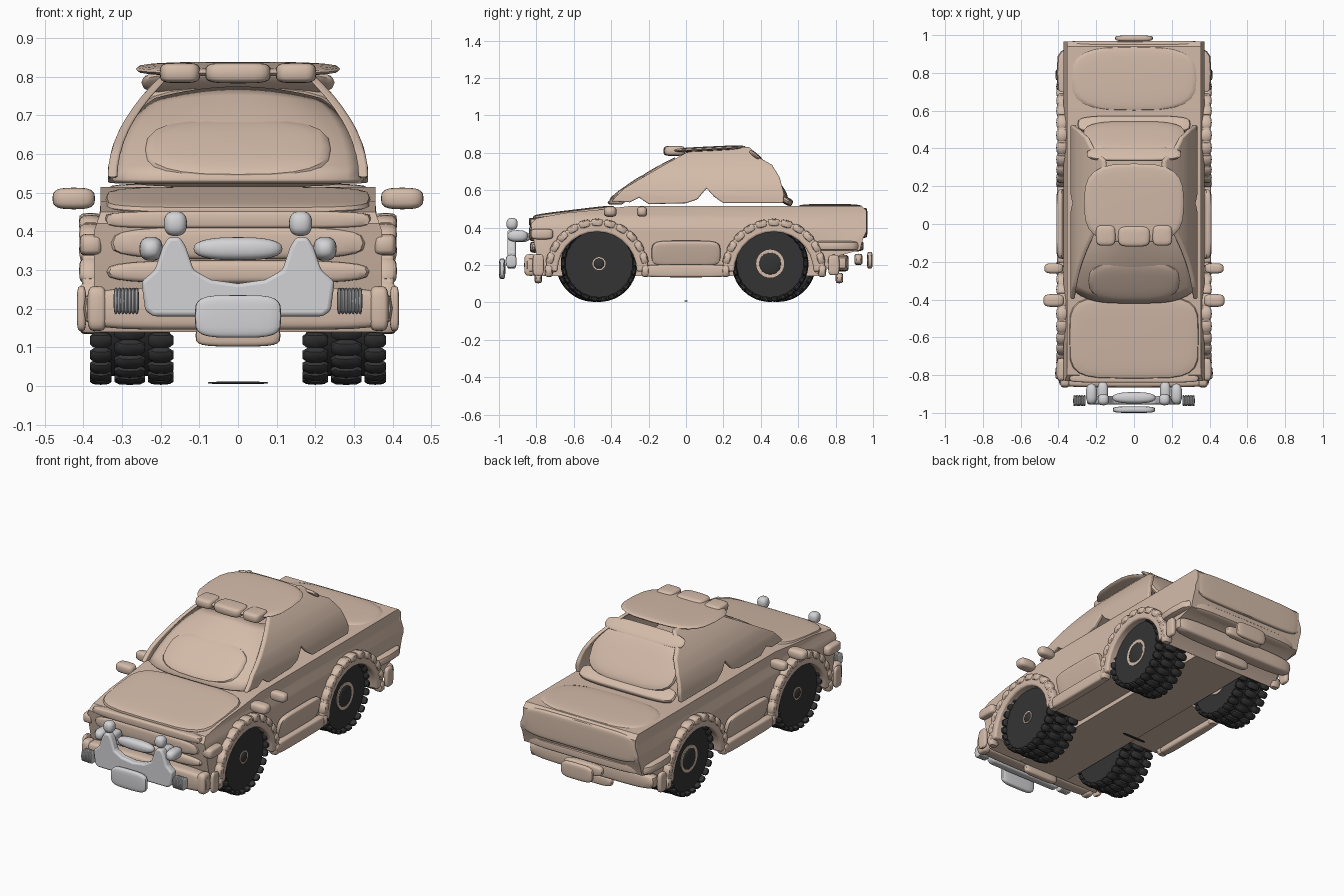
import bpy, bmesh
from math import pi, sin, cos, radians
from mathutils import Matrix, Vector, Euler

old = bpy.data.objects.get("Cube")
if old:
    bpy.data.objects.remove(old, do_unlink=True)


def material(name, rgb):
    m = bpy.data.materials.new(name)
    m.use_nodes = True
    m.diffuse_color = (*rgb, 1)
    m.node_tree.nodes["Principled BSDF"].inputs["Base Color"].default_value = (*rgb, 1)
    return m


TAN = material("tan_paint", (0.66, 0.50, 0.40))
GREY = material("light_grey", (0.65, 0.65, 0.67))
BLACK = material("dark_rubber", (0.034, 0.034, 0.034))


def finish(name, bm, mat, angle=40):
    bmesh.ops.recalc_face_normals(bm, faces=bm.faces)
    mesh = bpy.data.meshes.new(name)
    bm.to_mesh(mesh)
    bm.free()
    mesh.materials.append(mat)
    mesh.shade_smooth()
    mesh.set_sharp_from_angle(angle=radians(angle))
    ob = bpy.data.objects.new(name, mesh)
    bpy.context.collection.objects.link(ob)
    return ob


def add_blob(bm, center, half, rot=(0, 0, 0), e=0.5, seg=24):
    """Rounded cushion: a sphere pushed towards a box."""
    new = bmesh.ops.create_uvsphere(bm, u_segments=seg, v_segments=seg // 2, radius=1)["verts"]
    m = Euler(rot).to_matrix()
    for v in new:
        p = [h * (abs(c) ** e) * (1 if c > 0 else -1) for c, h in zip(v.co, half)]
        v.co = m @ Vector(p) + Vector(center)


def blob(name, center, half, mat=TAN, rot=(0, 0, 0), e=0.5):
    bm = bmesh.new()
    add_blob(bm, center, half, rot, e)
    return finish(name, bm, mat)


def pair(name, center, half, mat=TAN, rot=(0, 0, 0), e=0.5):
    for side, s in (("left", 1), ("right", -1)):
        blob(f"{side}_{name}", (s * center[0], *center[1:]), half, mat,
             (rot[0], s * rot[1], s * rot[2]), e)


def prism(name, pts, x0, x1, shape=None, cuts=(), mat=TAN, bevel=0.0):
    """Side profile in (y, z), extruded from x0 to x1, sliced and reshaped by height."""
    bm = bmesh.new()
    face = bm.faces.new([bm.verts.new((x0, y, z)) for y, z in pts])
    out = bmesh.ops.extrude_face_region(bm, geom=[face])["geom"]
    for v in out:
        if isinstance(v, bmesh.types.BMVert):
            v.co.x = x1
    for z in cuts:
        bmesh.ops.bisect_plane(bm, geom=bm.verts[:] + bm.edges[:] + bm.faces[:],
                               plane_co=(0, 0, z), plane_no=(0, 0, 1))
    if shape:
        for v in bm.verts:
            v.co.x = shape(v.co.x, v.co.z)
    ob = finish(name, bm, mat)
    if bevel:
        mod = ob.modifiers.new("soft_edges", "BEVEL")
        mod.width, mod.segments, mod.limit_method = bevel, 3, "ANGLE"
    return ob


def arch(cy, r=0.215, cz=0.165):
    """Half circle in (y, z), from front to rear."""
    steps = [i / 14 for i in range(15)]
    return [(cy - r * cos(pi * t), cz + r * sin(pi * t)) for t in steps]


# Body: sides with open wheel arches around a closed centre
ARCHES = (-0.475, 0.47)
top_line = [(0.95, 0.35), (0.965, 0.38), (0.965, 0.49), (0.94, 0.515), (-0.3, 0.515),
            (-0.45, 0.497), (-0.65, 0.478), (-0.80, 0.45), (-0.83, 0.42), (-0.82, 0.36)]
front_low = [(-0.80, 0.26), (-0.77, 0.14)]
rear_low = [(0.72, 0.14), (0.82, 0.25), (0.93, 0.28)]
LOW_WAIST, HIGH_WAIST = 0.40, 0.45


def taper(x, z):
    if abs(x) > 0.3:
        lift = min(max(z - LOW_WAIST, 0), HIGH_WAIST - LOW_WAIST)
        return x - (1 if x > 0 else -1) * lift * 0.35
    return x


outline = top_line + front_low + arch(ARCHES[0]) + arch(ARCHES[1]) + rear_low
for side, s in (("left", 1), ("right", -1)):
    prism(f"{side}_body_side", outline, s * 0.165, s * 0.373, taper,
          (LOW_WAIST, HIGH_WAIST))
prism("body_centre", top_line + front_low + rear_low, -0.165, 0.165)
blob("hood", (0, -0.60, 0.478), (0.345, 0.22, 0.018), rot=(0.12, 0, 0), e=0.45)
blob("trunk_lid", (0, 0.77, 0.512), (0.335, 0.17, 0.014), e=0.65)
blob("tailgate", (0, 0.952, 0.425), (0.36, 0.018, 0.08), e=0.35)
blob("rear_recess_strip", (0, 0.80, 0.302), (0.41, 0.15, 0.032), e=0.4)
blob("rear_bumper", (0, 0.83, 0.21), (0.395, 0.04, 0.045), e=0.4)
blob("front_bumper", (0, -0.825, 0.20), (0.40, 0.04, 0.055), e=0.4)
blob("hood_lip", (0, -0.815, 0.43), (0.345, 0.025, 0.022), e=0.4)
blob("grille", (0, -0.82, 0.37), (0.33, 0.02, 0.042), e=0.6)
blob("grille_lower_strip", (0, -0.81, 0.295), (0.34, 0.025, 0.03), e=0.6)

# Sills, bumper ends and mirrors
pair("door_panel", (0.38, 0, 0.262), (0.018, 0.185, 0.068), rot=(0, 0.25, 0), e=0.4)
pair("sill", (0.382, 0, 0.168), (0.028, 0.235, 0.034), e=0.4)
pair("front_bumper_end", (0.365, -0.83, 0.2), (0.025, 0.035, 0.058))
pair("front_bumper_corner", (0.405, -0.79, 0.2), (0.012, 0.03, 0.058))
pair("rear_bumper_corner", (0.40, 0.79, 0.2), (0.015, 0.03, 0.055))
pair("side_marker", (0.38, -0.77, 0.365), (0.03, 0.06, 0.028))
pair("front_mirror", (0.425, -0.405, 0.485), (0.055, 0.034, 0.028), e=0.65)
pair("rear_mirror", (0.425, -0.235, 0.485), (0.05, 0.027, 0.027), e=0.65)

# Fender flares: smooth arch bands capped by a row of pads
for end, cy in zip(("front", "rear"), ARCHES):
    band = arch(cy, 0.275) + arch(cy, 0.212)[::-1]
    for side, s in (("left", 1), ("right", -1)):
        prism(f"{side}_{end}_flare", band, s * 0.35, s * 0.404, bevel=0.01)
        bm = bmesh.new()
        for i in range(13):
            a = pi * i / 12
            add_blob(bm, (s * 0.382, cy + 0.258 * cos(a), 0.168 + 0.258 * sin(a)),
                     (0.03, 0.022, 0.033), (a, 0, 0), 0.6, 12)
        finish(f"{side}_{end}_flare_pads", bm, TAN)


# Cabin: curved windscreen, leaning side windows, roof and rear window
def windscreen():
    bm = bmesh.new()
    n, rows = 16, 8
    grid = []
    for j in range(rows + 1):
        v = j / rows
        line = []
        for i in range(n + 1):
            u = 2 * i / n - 1
            line.append(bm.verts.new((
                u * (0.325 - 0.11 * v ** 2),
                -0.42 + 0.36 * v + 0.07 * u ** 4,
                0.535 + 0.24 * v + 0.02 * sin(pi * v) - 0.03 * u * u * v)))
        grid.append(line)
    for j in range(rows):
        for i in range(n):
            bm.faces.new((grid[j][i], grid[j][i + 1], grid[j + 1][i + 1], grid[j + 1][i]))
    ob = finish("windscreen", bm, TAN)
    ob.modifiers.new("thickness", "SOLIDIFY").thickness = 0.015


windscreen()
blob("windscreen_glass", (0, -0.30, 0.612), (0.24, 0.13, 0.022), rot=(0.6, 0, 0), e=0.7)
window_outline = [(-0.40, 0.54), (-0.33, 0.61), (-0.22, 0.675), (-0.10, 0.745), (0.0, 0.80),
                  (0.10, 0.825), (0.20, 0.835), (0.34, 0.83), (0.39, 0.775), (0.46, 0.735),
                  (0.50, 0.67), (0.525, 0.58), (0.52, 0.53), (0.20, 0.53), (0.15, 0.565),
                  (0.11, 0.61), (0.06, 0.55), (0.0, 0.53), (-0.20, 0.525), (-0.25, 0.56),
                  (-0.30, 0.535)]
for side, s in (("left", 1), ("right", -1)):
    prism(f"{side}_side_window", window_outline, s * 0.312, s * 0.337,
          lambda x, z: x - s * 2 * max(0, z - 0.54) ** 2,
          [0.57 + 0.03 * i for i in range(9)], bevel=0.008)
blob("roof", (0, 0.11, 0.82), (0.265, 0.21, 0.013), rot=(0.05, 0, 0), e=0.65)
blob("rear_window", (0, 0.455, 0.665), (0.275, 0.14, 0.025), rot=(-0.95, 0, 0), e=0.6)
blob("rear_window_top_strip", (0, 0.37, 0.785), (0.25, 0.045, 0.014), rot=(-0.7, 0, 0), e=0.6)
blob("rear_window_bottom_strip", (0, 0.525, 0.55), (0.30, 0.05, 0.02), rot=(-0.5, 0, 0))
blob("centre_roof_lamp", (0, -0.065, 0.81), (0.085, 0.055, 0.027))
pair("roof_lamp", (0.15, -0.06, 0.81), (0.052, 0.055, 0.026))

# Bull bar with lamps and springs
bar = [(0, 0.18), (0.22, 0.18), (0.24, 0.195), (0.25, 0.27), (0.215, 0.30), (0.195, 0.36),
       (0.18, 0.385), (0.15, 0.385), (0.135, 0.36), (0.115, 0.30), (0.07, 0.275), (0, 0.265)]
bm = bmesh.new()
ring = bar + [(-x, z) for x, z in bar[-2:0:-1]]
face = bm.faces.new([bm.verts.new((x, -0.955, z)) for x, z in ring])
for g in bmesh.ops.extrude_face_region(bm, geom=[face])["geom"]:
    if isinstance(g, bmesh.types.BMVert):
        g.co.y = -0.91
bull = finish("bull_bar", bm, GREY)
mod = bull.modifiers.new("soft_edges", "BEVEL")
mod.width, mod.segments = 0.01, 3
blob("bull_bar_centre", (0, -0.92, 0.355), (0.115, 0.03, 0.03), GREY, e=0.8)
pair("upper_lamp", (0.162, -0.93, 0.42), (0.03, 0.03, 0.032), GREY, e=0.8)
pair("side_lamp", (0.225, -0.90, 0.355), (0.03, 0.055, 0.031), GREY, e=0.8)
pair("rear_lamp_mount", (0.165, -0.885, 0.35), (0.028, 0.05, 0.028), GREY, e=0.7)
for side, s in (("left", 1), ("right", -1)):
    bm = bmesh.new()
    for i in range(7):
        add_blob(bm, (s * (0.262 + 0.009 * i), -0.935, 0.22), (0.006, 0.03, 0.035), e=0.7, seg=12)
    finish(f"{side}_bar_spring", bm, GREY)

# Number plates, skids and small under plate
blob("front_plate", (0, -0.983, 0.18), (0.112, 0.017, 0.055), GREY)
blob("rear_plate", (0, 0.983, 0.225), (0.10, 0.015, 0.045))
blob("rear_plate_mount", (0, 0.922, 0.23), (0.12, 0.022, 0.03))
for end, y in (("front", -0.79), ("rear", 0.82)):
    blob(f"{end}_skid", (0, y, 0.13), (0.11, 0.02, 0.028))
blob("under_plate", (0, 0, 0.008), (0.078, 0.008, 0.003), BLACK)


# Wheels: tyre core, three rows of tread pads, hub ring and cap
def wheel(name, s, cy, hub, r=0.205):
    cz = r + 0.002
    turn = Matrix.Translation((s * 0.27, cy, cz)) @ Matrix.Rotation(pi / 2, 4, "Y")
    bm = bmesh.new()
    bmesh.ops.create_cone(bm, cap_ends=True, segments=32, radius1=r - 0.024,
                          radius2=r - 0.024, depth=0.18, matrix=turn)
    for row, (x, w) in enumerate(((0.20, 0.035), (0.28, 0.042), (0.355, 0.03))):
        for i in range(26):
            a = 2 * pi * (i + 0.5 * (row % 2)) / 26
            add_blob(bm, (s * x, cy + (r - 0.014) * cos(a), cz + (r - 0.014) * sin(a)),
                     (w, 0.014, 0.021), (a, 0, 0), 0.7, 10)
    finish(f"{name}_tyre", bm, BLACK)
    bm = bmesh.new()
    bmesh.ops.create_cone(bm, cap_ends=True, segments=24, radius1=hub, radius2=hub,
                          depth=0.188, matrix=turn)
    finish(f"{name}_hub", bm, TAN)
    blob(f"{name}_hub_cap", (s * 0.36, cy, cz), (0.012, hub * 0.8, hub * 0.8), BLACK, e=0.9)


wheel("left_front_wheel", 1, -0.465, 0.035)
wheel("right_front_wheel", -1, -0.49, 0.035)
wheel("left_rear_wheel", 1, 0.45, 0.075)
wheel("right_rear_wheel", -1, 0.49, 0.075)
